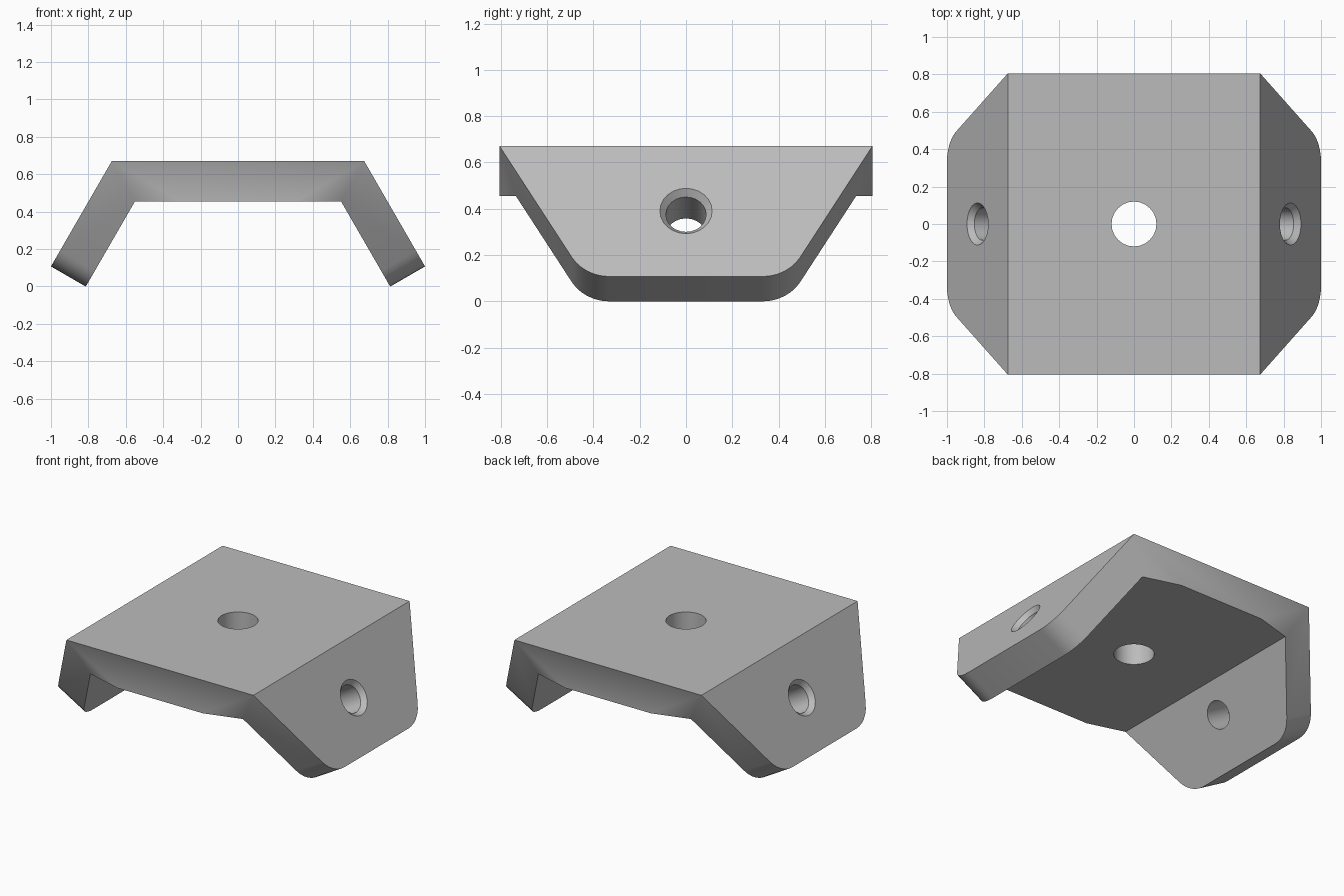
import bpy, bmesh, math
from mathutils import Vector, Matrix

if "Cube" in bpy.data.objects:
    bpy.data.objects.remove(bpy.data.objects["Cube"], do_unlink=True)

TOP, HALF_X, HALF_Y = 0.67, 0.675, 0.805     # upper plate corner
LENGTH, THICK = 0.65, 0.215                  # flange length, wall thickness
TILT = math.radians(60)
down = Vector((math.cos(TILT), 0, -math.sin(TILT)))
normal = Vector((math.sin(TILT), 0, math.cos(TILT)))
side = Vector((0, 1, 0))
edge = Vector((HALF_X, 0, TOP))
TAPER = 0.563                                # flange narrowing per unit length
MITRE = THICK * math.tan(TILT / 2)

grey = bpy.data.materials.new("grey metal")
grey.use_nodes = True
colour = (0.5, 0.5, 0.5, 1)
grey.diffuse_color = colour
grey.node_tree.nodes["Principled BSDF"].inputs["Base Color"].default_value = colour


def make_object(name, bm):
    bmesh.ops.recalc_face_normals(bm, faces=bm.faces)
    mesh = bpy.data.meshes.new(name)
    bm.to_mesh(mesh)
    bm.free()
    mesh.materials.append(grey)
    obj = bpy.data.objects.new(name, mesh)
    bpy.context.collection.objects.link(obj)
    return obj


def rounded_end(steps=6, cut=0.11):
    """Half of the flange outline as (distance down, y), with a round corner."""
    corner = Vector((LENGTH, HALF_Y - TAPER * LENGTH))
    along = Vector((1, -TAPER)).normalized()
    radius = cut * math.tan((math.pi / 2 + math.atan(TAPER)) / 2)
    centre = corner + Vector((-radius, -cut))
    first = math.atan2(1, TAPER)
    start = corner - along * cut
    a0 = math.atan2(start.y - centre.y, start.x - centre.x)
    return [(centre.x + radius * math.cos(a0 * (1 - i / steps)),
             centre.y + radius * math.sin(a0 * (1 - i / steps)))
            for i in range(steps + 1)]


# Bent plate: two tapered flanges joined by a flat web
bm = bmesh.new()
half = rounded_end()
outline = [(0, HALF_Y)] + half + [(s, -y) for s, y in reversed(half)] + [(0, -HALF_Y)]
flanges = []
for sign in (1, -1):
    outer, inner = [], []
    for i, (s, y) in enumerate(outline):
        p = edge + down * s + side * y
        q = p - normal * THICK
        if s == 0:
            q += down * MITRE - side * math.copysign(TAPER * MITRE, y)
        for ring, v in ((outer, p), (inner, q)):
            ring.append(bm.verts.new((v.x * sign, v.y, v.z)))
    bm.faces.new(outer)
    bm.faces.new(inner)
    for i in range(len(outline) - 1):
        bm.faces.new((outer[i], outer[i + 1], inner[i + 1], inner[i]))
    flanges.append((outer, inner))

(ro, ri), (lo, li) = flanges
under = TOP - THICK
bm.faces.new((ro[0], lo[0], lo[-1], ro[-1]))
ends = []
for end, y in ((0, HALF_Y), (-1, -HALF_Y)):
    r = bm.verts.new((0.31, y, under))
    l = bm.verts.new((-0.31, y, under))
    bm.faces.new((ro[end], lo[end], l, r))
    bm.faces.new((ro[end], r, ri[end]))
    bm.faces.new((lo[end], l, li[end]))
    ends.append((r, l))
(rb, lb), (rf, lf) = ends
bm.faces.new((ri[0], rb, lb, li[0], li[-1], lf, rf, ri[-1]))
bracket = make_object("bracket", bm)


def cut_hole(name, profile, matrix, segments=24):
    """Cut a turned (radius, height) profile out of the bracket."""
    cutter_bm = bmesh.new()
    rings = []
    for r, h in profile:
        rings.append([cutter_bm.verts.new((r * math.cos(2 * math.pi * i / segments),
                                           r * math.sin(2 * math.pi * i / segments), h))
                      for i in range(segments)])
    for a, b in zip(rings, rings[1:]):
        for i in range(segments):
            j = (i + 1) % segments
            cutter_bm.faces.new((a[i], a[j], b[j], b[i]))
    cutter_bm.faces.new(rings[0])
    cutter_bm.faces.new(rings[-1])
    cutter = make_object(name, cutter_bm)
    cutter.matrix_world = matrix
    cutter.hide_render = True
    mod = bracket.modifiers.new(name, "BOOLEAN")
    mod.operation, mod.solver, mod.object = "DIFFERENCE", "EXACT", cutter
    bpy.context.view_layer.update()
    bpy.context.view_layer.objects.active = bracket
    bpy.ops.object.modifier_apply(modifier=name)
    bpy.data.objects.remove(cutter, do_unlink=True)


# Plain hole through the web
cut_hole("web_hole", [(0.12, 0.3), (0.12, 0.8)], Matrix())

# Countersunk hole through each flange
sink = [(0.087, -0.3), (0.087, -0.03), (0.113, 0), (0.113, 0.05)]
hole = edge + down * 0.323
for name, sign in (("left", 1), ("right", -1)):
    place = Matrix.Translation((hole.x * sign, 0, hole.z)) @ Matrix.Rotation(sign * TILT, 4, "Y")
    cut_hole(name + "_flange_hole", sink, place)

# Smooth rounded corners and hole walls, crisp edges elsewhere
bpy.ops.object.select_all(action="DESELECT")
bracket.select_set(True)
bpy.context.view_layer.objects.active = bracket
bpy.ops.object.shade_smooth_by_angle(angle=math.radians(30))
